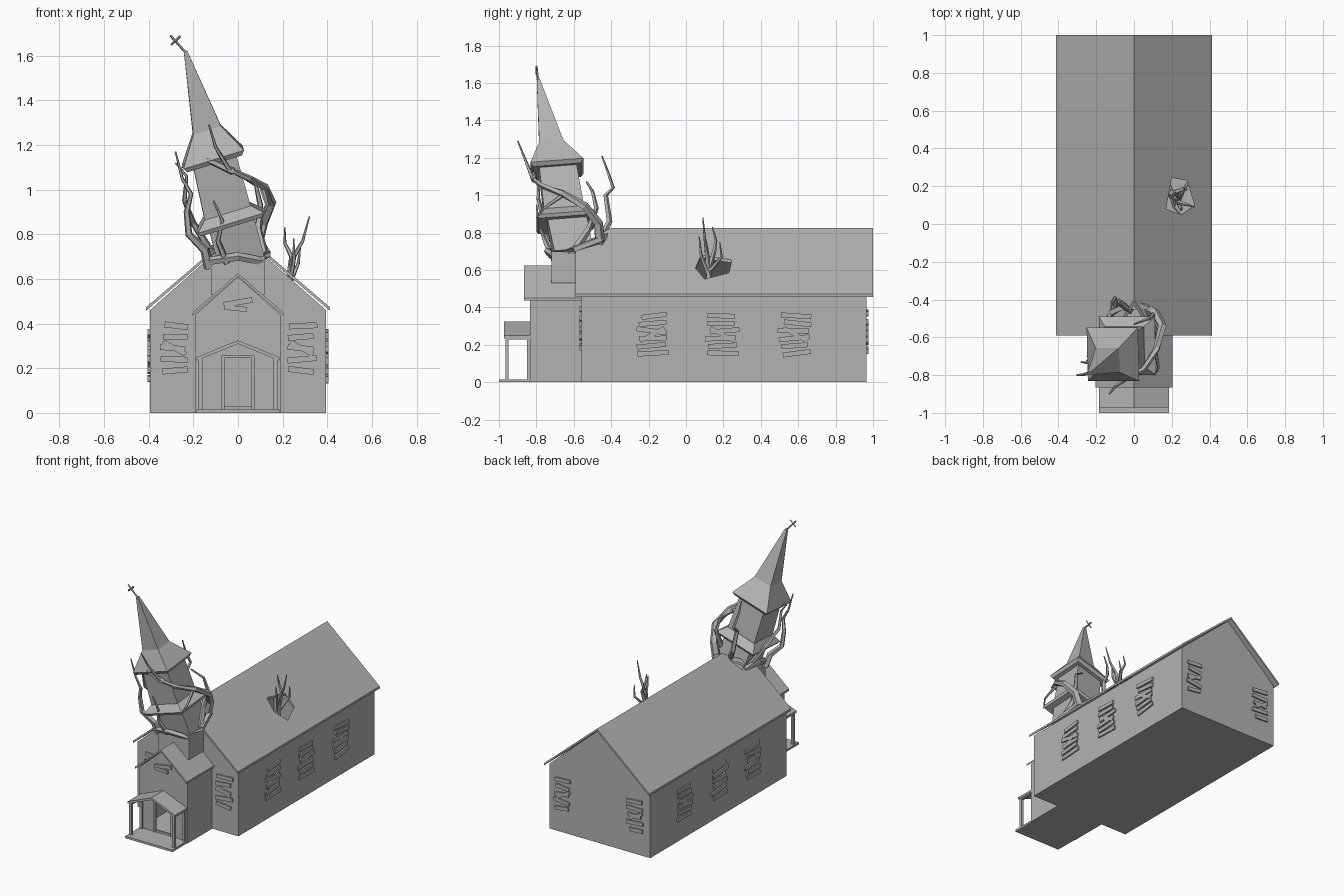
import bpy, bmesh, math, random
from mathutils import Vector, Matrix

random.seed(4)
if "Cube" in bpy.data.objects:
    bpy.data.objects.remove(bpy.data.objects["Cube"])

GREY = (0.45, 0.45, 0.45, 1)
mat = bpy.data.materials.new("stone grey")
mat.use_nodes = True
mat.diffuse_color = GREY
mat.node_tree.nodes["Principled BSDF"].inputs["Base Color"].default_value = GREY


def finish(name, bm):
    bmesh.ops.recalc_face_normals(bm, faces=bm.faces)
    mesh = bpy.data.meshes.new(name)
    bm.to_mesh(mesh)
    bm.free()
    mesh.materials.append(mat)
    obj = bpy.data.objects.new(name, mesh)
    bpy.context.collection.objects.link(obj)
    return obj


def loft(name, rings):
    """Skin closed rings of equal length and cap both ends."""
    bm = bmesh.new()
    rows = [[bm.verts.new(p) for p in ring] for ring in rings]
    n = len(rows[0])
    for a, b in zip(rows, rows[1:]):
        for i in range(n):
            bm.faces.new((a[i], a[(i + 1) % n], b[(i + 1) % n], b[i]))
    bm.faces.new(rows[0])
    bm.faces.new(rows[-1])
    return finish(name, bm)


def prism_y(name, profile, y0, y1):
    return loft(name, [[(x, y, z) for x, z in profile] for y in (y0, y1)])


def box(name, lo, hi):
    return prism_y(name, [(lo[0], lo[2]), (hi[0], lo[2]), (hi[0], hi[2]), (lo[0], hi[2])], lo[1], hi[1])


def gable(half, bottom, eave, ridge):
    return [(-half, bottom), (half, bottom), (half, eave), (0, ridge), (-half, eave)]


def roof(name, half, eave, ridge, thick, y0, y1):
    return prism_y(name, [(-half, eave), (0, ridge), (half, eave), (half, eave - thick),
                          (0, ridge - thick), (-half, eave - thick)], y0, y1)


def cut(obj, cutter):
    mod = obj.modifiers.new("cut", 'BOOLEAN')
    mod.object = cutter
    mod.solver = 'EXACT'
    bpy.context.view_layer.objects.active = obj
    bpy.ops.object.modifier_apply(modifier=mod.name)


def discard(*objs):
    for o in objs:
        bpy.data.objects.remove(o)


# Hollow nave and vestibule
nave = prism_y("nave_walls", gable(0.395, 0, 0.46, 0.808), -0.56, 0.965)
vestibule = prism_y("vestibule_walls", gable(0.19, 0, 0.44, 0.61), -0.835, -0.555)
nave_room = prism_y("nave_room", gable(0.385, 0.015, 0.48, 0.83), -0.55, 0.955)
entry_room = prism_y("entry_room", gable(0.18, 0.015, 0.43, 0.59), -0.825, -0.53)
doorway = box("doorway", (-0.065, -0.9, 0.03), (0.065, -0.8, 0.245))
cut(nave, nave_room)
cut(nave, entry_room)
cut(vestibule, entry_room)
cut(vestibule, doorway)
discard(nave_room, entry_room, doorway)

# Roofs, with the front ridge broken and a hole in the left slope
nave_roof = roof("nave_roof", 0.412, 0.473, 0.825, 0.016, -0.59, 1.0)
roof("vestibule_roof", 0.203, 0.45, 0.625, 0.014, -0.865, -0.56)
wedge = loft("ridge_break", [[(x, y, z) for y, z in
             ((-0.7, 0.66), (-0.4, 0.826), (-0.4, 1), (-0.7, 1))] for x in (-0.3, 0.3)])
hole = loft("roof_hole", [[(x, y, z) for x, y in
            ((0.17, 0.08), (0.25, 0.05), (0.32, 0.1), (0.28, 0.23), (0.2, 0.245))] for z in (0.45, 0.8)])
cut(nave_roof, wedge)
cut(nave, wedge)
cut(nave_roof, hole)
discard(wedge, hole)

# Door frame and porch
for s in (-1, 1):
    box("door_jamb", (s * 0.068 - 0.007, -0.843, 0.015), (s * 0.068 + 0.007, -0.825, 0.25))
    for y in (-0.957, -0.842):
        box("porch_post", (s * 0.168 - 0.009, y - 0.009, 0.015), (s * 0.168 + 0.009, y + 0.009, 0.24))
    box("porch_side_beam", (s * 0.168 - 0.009, -0.966, 0.228), (s * 0.168 + 0.009, -0.834, 0.245))
box("door_lintel", (-0.075, -0.843, 0.245), (0.075, -0.825, 0.257))
box("porch_floor", (-0.185, -1.0, 0), (0.185, -0.83, 0.015))
roof("porch_roof", 0.185, 0.25, 0.325, 0.016, -0.972, -0.83)


# Boarded windows: stacks of crooked planks
def plank(centre, turn, length, width, tilt):
    bm = bmesh.new()
    bmesh.ops.create_cube(bm, size=1)
    bm.transform(Matrix.Translation(centre) @ Matrix.Rotation(turn, 4, 'Z')
                 @ Matrix.Rotation(tilt, 4, 'Y') @ Matrix.Diagonal((length, 0.016, width, 1)))
    finish("window_plank", bm)


def boarded_window(x, y, turn, length, z0, count):
    along = Vector((math.cos(turn), math.sin(turn), 0))
    for i in range(count):
        c = Vector((x, y, z0 + i * 0.2 / (count - 1))) + along * random.uniform(-0.012, 0.012)
        plank(c, turn, length * random.uniform(0.85, 1.1), 0.026, random.uniform(-0.14, 0.14))
    plank(Vector((x, y, z0 + 0.1)), turn, length * 0.95, 0.022, random.choice((-0.5, 0.5)))


for s in (-1, 1):
    for y in (-0.18, 0.195, 0.585):
        boarded_window(s * 0.397, y, math.pi / 2, 0.155, 0.155, 6)
    boarded_window(s * 0.285, -0.562, 0, 0.12, 0.19, 5)
    boarded_window(s * 0.285, 0.967, 0, 0.12, 0.17, 5)
plank(Vector((0, -0.837, 0.495)), 0, 0.13, 0.025, -0.17)
plank(Vector((-0.01, -0.839, 0.468)), 0, 0.1, 0.022, 0.1)

# Leaning steeple
box("tower_stub", (-0.12, -0.72, 0.53), (0.12, -0.45, 0.7))


def tilted_square(x, y, z, half, lean=-0.3, pitch=0.08):
    turn = Matrix.Rotation(lean, 3, 'Y') @ Matrix.Rotation(pitch, 3, 'X')
    return [Vector((x, y, z)) + turn @ Vector((a * half, b * half, 0))
            for a, b in ((-1, -1), (1, -1), (1, 1), (-1, 1))]


loft("tower_lower", [tilted_square(0.015, -0.6, 0.68, 0.105), tilted_square(-0.035, -0.64, 0.87, 0.105)])
loft("tower_skirt", [tilted_square(-0.03, -0.645, 0.845, 0.145), tilted_square(-0.035, -0.645, 0.862, 0.155),
                     tilted_square(-0.048, -0.65, 0.905, 0.108)])
loft("tower_upper", [tilted_square(-0.045, -0.65, 0.89, 0.108), tilted_square(-0.105, -0.685, 1.13, 0.1)])
loft("spire", [tilted_square(-0.108, -0.69, 1.125, 0.128), tilted_square(-0.112, -0.69, 1.145, 0.142),
               tilted_square(-0.14, -0.72, 1.27, 0.065), tilted_square(-0.235, -0.79, 1.62, 0.008)])


# Tapered low-sided tubes for the cross and the vines
def tube(name, points, r0, r1, sides=5):
    pts = [Vector(p) for p in points]
    rings = []
    for i, p in enumerate(pts):
        way = (pts[min(i + 1, len(pts) - 1)] - pts[max(i - 1, 0)]).normalized()
        u = way.cross(Vector((0.3, 1, 0.2))).normalized()
        v = way.cross(u)
        r = r0 + (r1 - r0) * i / (len(pts) - 1)
        rings.append([p + r * (u * math.cos(a) + v * math.sin(a))
                      for a in (2 * math.pi * k / sides for k in range(sides))])
    loft(name, rings)


tube("cross_upright", [(-0.23, -0.79, 1.61), (-0.302, -0.8, 1.69)], 0.006, 0.006, 4)
tube("cross_arm", [(-0.3, -0.8, 1.648), (-0.258, -0.8, 1.688)], 0.006, 0.006, 4)

# Thorny vines around the steeple
tube("vine_spiral", [(0.08, -0.46, 0.74), (0.11, -0.47, 0.85), (0.15, -0.54, 0.94), (0.12, -0.66, 1.01),
                     (0.05, -0.77, 1.05), (-0.04, -0.82, 1.09), (-0.1, -0.86, 1.19), (-0.13, -0.9, 1.29)], 0.03, 0.004)
tube("vine_spiral_branch", [(-0.02, -0.81, 1.08), (-0.13, -0.82, 1.13), (-0.22, -0.8, 1.13), (-0.25, -0.72, 1.1)],
     0.018, 0.005)
tube("vine_back", [(-0.02, -0.46, 0.76), (-0.08, -0.41, 0.86), (-0.1, -0.43, 1.0), (-0.1, -0.39, 1.04),
                   (-0.12, -0.42, 1.13), (-0.12, -0.45, 1.21)], 0.02, 0.004)
tube("vine_left", [(-0.13, -0.7, 0.65), (-0.15, -0.73, 0.73), (-0.22, -0.76, 0.8), (-0.23, -0.77, 0.9),
                   (-0.21, -0.79, 0.98), (-0.25, -0.79, 1.05), (-0.28, -0.8, 1.17)], 0.024, 0.004)
tube("vine_side", [(-0.12, -0.55, 0.72), (-0.2, -0.6, 0.85), (-0.24, -0.7, 0.95), (-0.23, -0.74, 1.06),
                   (-0.28, -0.73, 1.12)], 0.018, 0.004)
tube("vine_front", [(-0.05, -0.72, 0.67), (-0.09, -0.76, 0.77), (-0.07, -0.79, 0.86), (-0.11, -0.8, 0.95)],
     0.016, 0.004)
tube("vine_right", [(0.12, -0.6, 0.7), (0.09, -0.52, 0.82), (0.1, -0.48, 0.93), (0.08, -0.5, 1.02),
                    (0.0, -0.53, 1.07)], 0.022, 0.005)
tube("vine_twig", [(0.11, -0.66, 1.0), (0.13, -0.76, 0.93), (0.11, -0.8, 0.88)], 0.012, 0.003)
tube("root_ring", [(-0.12, -0.48, 0.72), (-0.15, -0.6, 0.73), (-0.12, -0.72, 0.68), (0, -0.74, 0.7),
                   (0.1, -0.71, 0.68), (0.13, -0.6, 0.71), (0.1, -0.46, 0.76), (0, -0.41, 0.79),
                   (-0.12, -0.47, 0.73)], 0.02, 0.02)

# Dead tree growing through the roof hole
tube("tree_trunk", [(0.2, 0.16, 0.01), (0.23, 0.14, 0.3), (0.23, 0.12, 0.6), (0.25, 0.11, 0.7),
                    (0.29, 0.1, 0.77), (0.32, 0.09, 0.88)], 0.025, 0.003)
tube("tree_branch", [(0.23, 0.12, 0.6), (0.24, 0.15, 0.7), (0.21, 0.16, 0.76), (0.21, 0.14, 0.83)], 0.016, 0.003)
tube("tree_branch", [(0.23, 0.12, 0.58), (0.25, 0.08, 0.68), (0.25, 0.07, 0.78)], 0.014, 0.003)
tube("tree_branch", [(0.24, 0.13, 0.6), (0.27, 0.19, 0.67), (0.28, 0.18, 0.75)], 0.012, 0.003)
for a in (0.4, 1.9, 3.3, 4.9):
    tube("tree_root", [(0.2, 0.16, 0.04), (0.2 + 0.07 * math.cos(a), 0.16 + 0.07 * math.sin(a), 0.02),
                       (0.2 + 0.15 * math.cos(a + 0.3), 0.16 + 0.15 * math.sin(a + 0.3), 0.012)], 0.014, 0.004)
